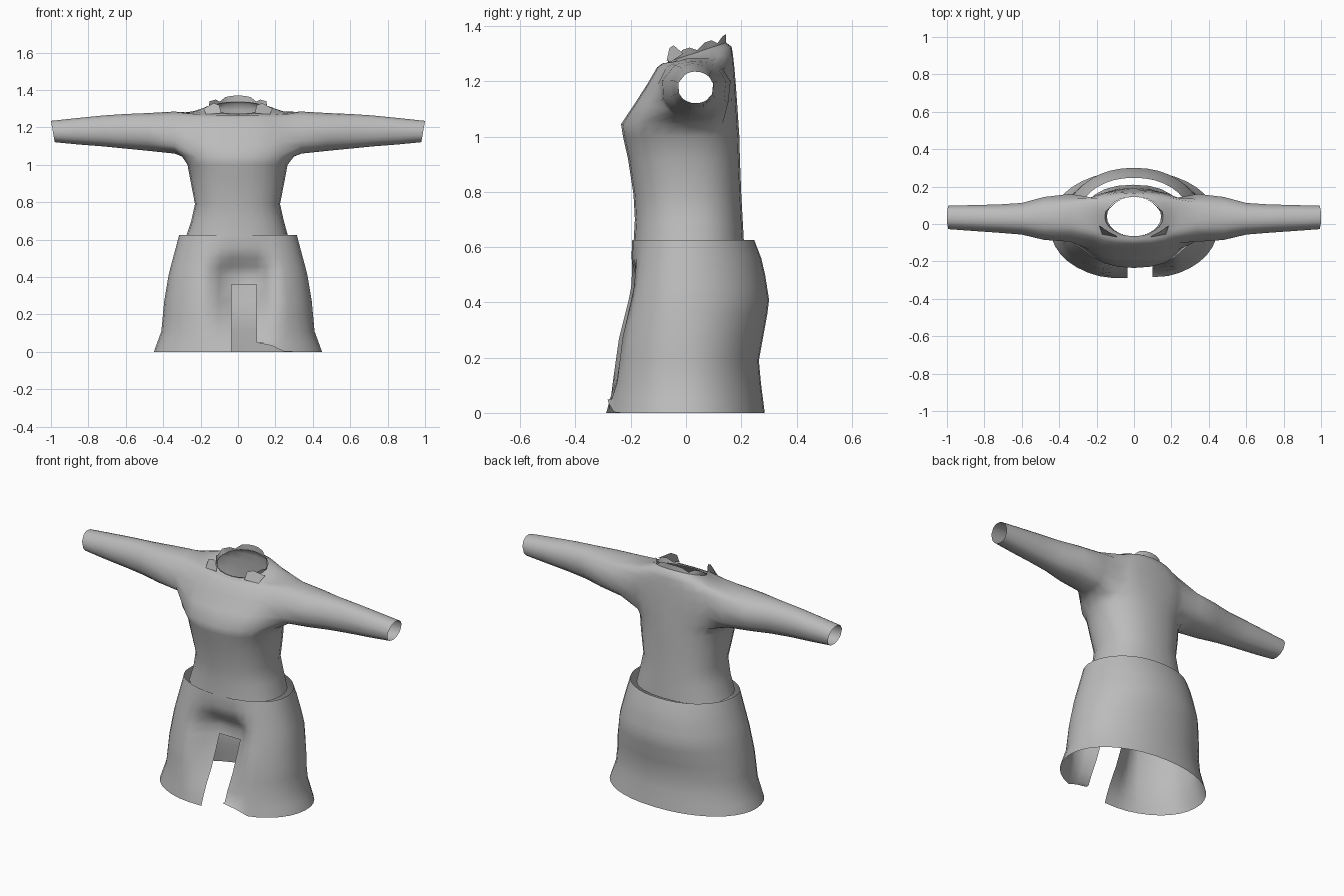
import bpy, bmesh, math

if "Cube" in bpy.data.objects:
    bpy.data.objects.remove(bpy.data.objects["Cube"])

cloth = bpy.data.materials.new("grey_cloth")
cloth.diffuse_color = (0.5, 0.5, 0.5, 1)
cloth.use_nodes = True
cloth.node_tree.nodes["Principled BSDF"].inputs["Base Color"].default_value = cloth.diffuse_color


def finish(bm, name):
    bm.normal_update()
    me = bpy.data.meshes.new(name)
    bm.to_mesh(me)
    bm.free()
    me.materials.append(cloth)
    ob = bpy.data.objects.new(name, me)
    bpy.context.collection.objects.link(ob)
    for p in me.polygons:
        p.use_smooth = True
    return ob


def spow(v, e):
    return math.copysign(abs(v) ** e, v)


def lerp(table, z):
    """Interpolate a list of (key, value) pairs sorted by key."""
    for (a, va), (b, vb) in zip(table, table[1:]):
        if z <= b:
            return va + (vb - va) * max(0, (z - a) / (b - a))
    return table[-1][1]


def skin(bm, a, b, skip=()):
    n = len(a)
    for i in range(n):
        if i not in skip:
            j = (i + 1) % n
            bm.faces.new((a[i], a[j], b[j], b[i]))


# ---- Tunic body: stacked rings with open armholes, then sleeves ----
N = 24
bm = bmesh.new()
# height, x left, x right, y front, y back, squareness, rise towards the back
body = [
    (0.61, -0.28, 0.27, -0.19, 0.21, 2.3, 0),
    (0.70, -0.25, 0.245, -0.185, 0.205, 2.3, 0),
    (0.79, -0.23, 0.225, -0.19, 0.20, 2.3, 0),
    (0.92, -0.255, 0.25, -0.21, 0.195, 2.3, 0),
    (1.00, -0.27, 0.265, -0.228, 0.193, 2.2, 0),
    (1.045, -0.30, 0.30, -0.235, 0.19, 2.2, 0),
    (1.12, -0.31, 0.31, -0.185, 0.185, 2.4, 0),
    (1.19, -0.31, 0.31, -0.14, 0.18, 2.5, 0),
    (1.25, -0.29, 0.29, -0.105, 0.175, 2.5, 0),
    (1.28, -0.25, 0.25, -0.085, 0.17, 2.5, 0.015),
    (1.295, -0.19, 0.19, -0.075, 0.165, 2.3, 0.03),
    (1.305, -0.145, 0.145, -0.065, 0.145, 2.2, 0.035),
]
rings = []
for z, xl, xr, yf, yb, n, rise in body:
    ring = []
    for i in range(N):
        t = 2 * math.pi * i / N
        c, s = spow(math.cos(t), 2 / n), spow(math.sin(t), 2 / n)
        x = (xl + xr) / 2 + c * (xr - xl) / 2
        ring.append(bm.verts.new((x, (yf + yb) / 2 + s * (yb - yf) / 2, z + rise * s)))
    rings.append(ring)
LOW, HIGH, W = 5, 9, 3
arm_cols = set(range(W)) | set(range(N - W, N)) | set(range(N // 2 - W, N // 2 + W))
for r in range(len(rings) - 1):
    skin(bm, rings[r], rings[r + 1], arm_cols if LOW <= r < HIGH else ())

# sleeve sections: x, y front, y back, z bottom, z top
sleeve = [(0.34, -0.10, 0.165, 1.058, 1.285), (0.48, -0.09, 0.148, 1.073, 1.277),
          (0.60, -0.06, 0.115, 1.085, 1.272), (0.72, -0.05, 0.107, 1.097, 1.264),
          (0.86, -0.04, 0.103, 1.108, 1.25), (0.99, -0.03, 0.10, 1.12, 1.235)]
for mid, side in ((0, 1), (N // 2, -1)):
    cols = [(mid + k) % N for k in range(-W, W + 1)]
    edge = [rings[LOW][c] for c in cols]
    edge += [rings[r][cols[-1]] for r in range(LOW + 1, HIGH)]
    edge += [rings[HIGH][c] for c in reversed(cols)]
    edge += [rings[r][cols[0]] for r in range(HIGH - 1, LOW, -1)]
    ang = [math.atan2((v.co.z - 1.165) / 0.115, (v.co.y - 0.01) / 0.15) for v in edge]
    prev = edge
    for x, yf, yb, zb, zt in sleeve:
        cur = []
        for a in ang:
            z = (zb + zt) / 2 + math.sin(a) * (zt - zb) / 2
            slant = 0.01 * math.sin(a) if x > 0.9 else 0
            cur.append(bm.verts.new((side * (x + slant),
                                     (yf + yb) / 2 + math.cos(a) * (yb - yf) / 2, z)))
        skin(bm, prev, cur)
        prev = cur
bmesh.ops.recalc_face_normals(bm, faces=bm.faces)
finish(bm, "tunic")

# ---- Torn collar: upright ragged strip around the neck, low at the front ----
bm = bmesh.new()
lower, upper = [], []
for i in range(N):
    t = 2 * math.pi * i / N
    s, c = math.sin(t), math.cos(t)
    x, y, z = 0.145 * c, 0.04 + 0.105 * s, 1.305 + 0.035 * s
    front = -s > 0.8
    h = 0.004 if front else (0.03 if abs(c) < 0.3 else (0.026 if i % 3 else 0.008))
    lower.append(bm.verts.new((x, y, z - 0.004)))
    upper.append(bm.verts.new((x * (1.08 if s < 0.3 else 0.95), y, z + h)))
skin(bm, lower, upper)
finish(bm, "collar")

# folded lapel tips either side of the neck opening
bm = bmesh.new()
for sx in (-1, 1):
    pts = [(0.09, -0.07, 1.275), (0.17, -0.055, 1.27), (0.185, -0.01, 1.30),
           (0.13, -0.045, 1.33), (0.10, -0.06, 1.32)]
    bm.faces.new([bm.verts.new((sx * x, y, z)) for x, y, z in pts])
finish(bm, "lapel_tips")

# ---- Skirt: flared shell, front slit, hollow fold above the slit ----
half_w = [(0, 0.45), (0.11, 0.41), (0.27, 0.395), (0.42, 0.37), (0.53, 0.34), (0.625, 0.315)]
front_y = [(0, 0.30), (0.27, 0.265), (0.42, 0.232), (0.625, 0.195)]
back_y = [(0, 0.285), (0.18, 0.262), (0.40, 0.302), (0.54, 0.28), (0.625, 0.247)]
hollow = [(0, 0.01), (0.08, 0.03), (0.2, 0.085), (0.33, 0.125), (0.40, 0.125),
          (0.45, 0.10), (0.50, 0.04), (0.55, 0.01), (0.625, 0)]
M, SLIT_L, SLIT_R, SLIT_TOP = 38, -0.035, 0.10, 0.36
levels = [0, 0.05, 0.11, 0.19, 0.27, SLIT_TOP, 0.41, 0.455, 0.50, 0.56, 0.625]
bm = bmesh.new()
rings = []
for z in levels:
    w, f, b = lerp(half_w, z), lerp(front_y, z), lerp(back_y, z)
    gap = 0.22
    ring = []
    for i in range(M):
        # start at the right slit edge and run round the back to the left edge
        t = -math.pi / 2 + gap + (2 * math.pi - 1.35 * gap) * i / (M - 1)
        c, s = math.cos(t), math.sin(t)
        x = w * spow(c, 0.93)
        if i in (0, M - 1):
            x = SLIT_R if i == 0 else SLIT_L
        y = (b if s > 0 else f) * spow(s, 0.9 if s < 0 else 1)
        if s < 0:
            k = max(0, 1 - max(0, abs(x - 0.02) - 0.06) / 0.14)
            y += lerp(hollow, z) * k * k * (3 - 2 * k)
        lift = 0
        if z == 0 and s < 0 and 0.05 < x < 0.25:      # ragged hem corner
            lift = 0.07 * (0.25 - x) / 0.15
        ring.append(bm.verts.new((x, y, min(z + lift, 0.049) if z == 0 else z)))
    rings.append(ring)
for r in range(len(rings) - 1):
    skin(bm, rings[r], rings[r + 1], {M - 1} if levels[r] < SLIT_TOP else ())
bmesh.ops.recalc_face_normals(bm, faces=bm.faces)
finish(bm, "skirt")
